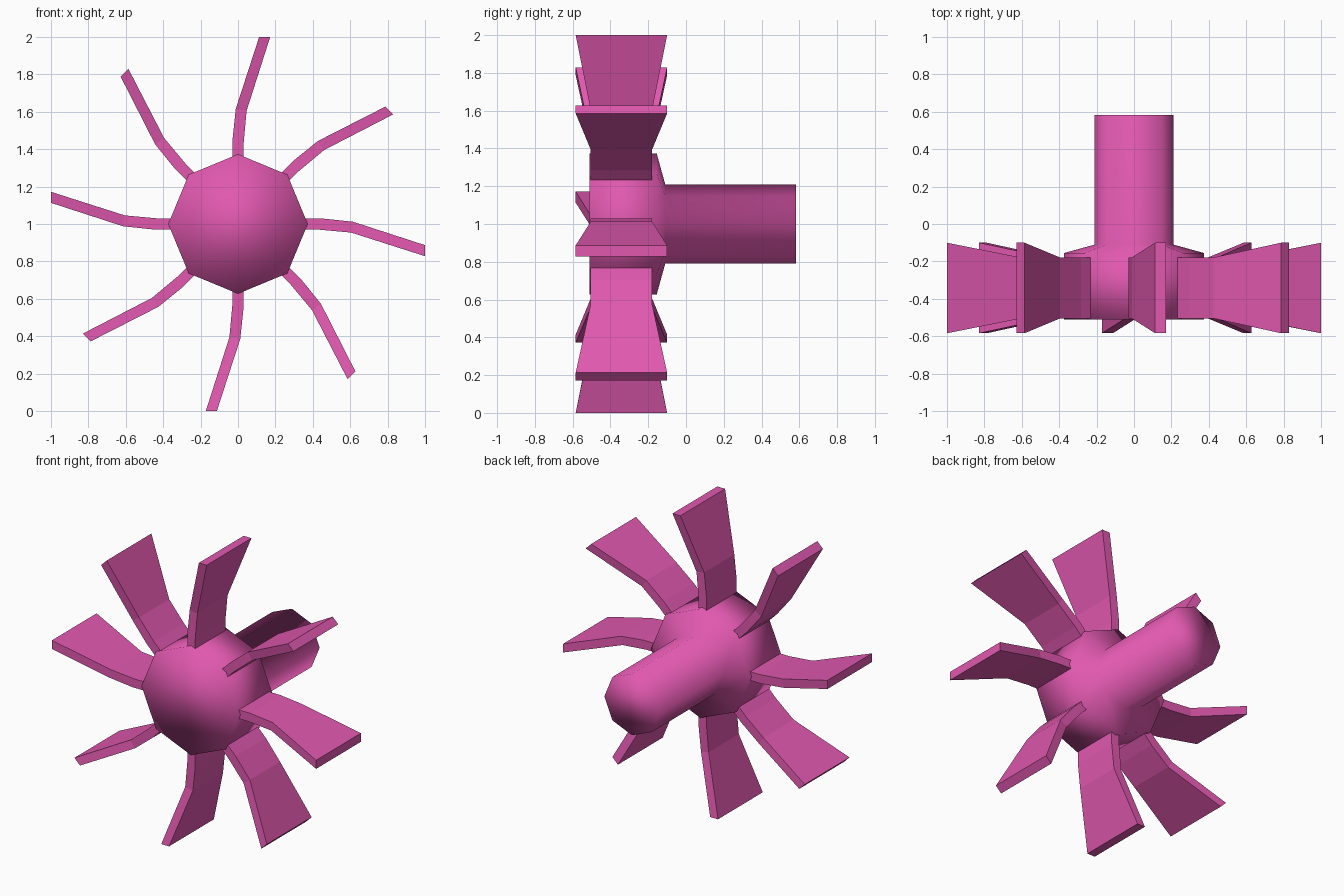
import bpy, bmesh, math

if "Cube" in bpy.data.objects:
    bpy.data.objects.remove(bpy.data.objects["Cube"])

pink = bpy.data.materials.new("pink")
pink.diffuse_color = (0.75, 0.098, 0.43, 1)
pink.use_nodes = True
pink.node_tree.nodes["Principled BSDF"].inputs["Base Color"].default_value = pink.diffuse_color
SIDES = 8


def finish(name, bm, smooth):
    bmesh.ops.recalc_face_normals(bm, faces=bm.faces)
    for f in bm.faces:
        f.smooth = smooth
    me = bpy.data.meshes.new(name)
    bm.to_mesh(me)
    bm.free()
    me.materials.append(pink)
    ob = bpy.data.objects.new(name, me)
    bpy.context.collection.objects.link(ob)
    return ob


# Hub and shaft: one octagonal turned body along y, as (y, radius) rings
bm = bmesh.new()
rings = []
for y, r in [(-0.51, 0.373), (-0.155, 0.373), (-0.11, 0.21), (0.583, 0.21)]:
    rings.append([bm.verts.new((r * math.cos(math.tau * i / SIDES), y,
                                1 + r * math.sin(math.tau * i / SIDES)))
                  for i in range(SIDES)])
for a, b in zip(rings, rings[1:]):
    for i in range(SIDES):
        j = (i + 1) % SIDES
        bm.faces.new((a[i], a[j], b[j], b[i]))
bm.faces.new(rings[0])
bm.faces.new(rings[-1])
finish("hub_and_shaft", bm, True)

# Blade stations: left x, left radius, right x, right radius, half width
STATIONS = [(-0.03, 0.33, 0.03, 0.33, 0.163),
            (-0.03, 0.445, 0.03, 0.43, 0.163),
            (-0.012, 0.615, 0.046, 0.605, 0.163),
            (0.113, 1.0, 0.172, 1.0, 0.242)]
MID_Y = -0.342

# Eight curved, flaring blades around the hub
for k in range(8):
    ang = math.tau * k / 8
    c, s = math.cos(ang), math.sin(ang)
    bm = bmesh.new()
    loops = []
    for xl, rl, xr, rr, w in STATIONS:
        loops.append([bm.verts.new((x * c + r * s, MID_Y + y, 1 + r * c - x * s))
                      for x, r, y in ((xl, rl, -w), (xr, rr, -w),
                                      (xr, rr, w), (xl, rl, w))])
    for a, b in zip(loops, loops[1:]):
        for i in range(4):
            j = (i + 1) % 4
            bm.faces.new((a[i], a[j], b[j], b[i]))
    bm.faces.new(loops[0])
    bm.faces.new(loops[-1])
    finish(f"blade_{k + 1}", bm, False)
